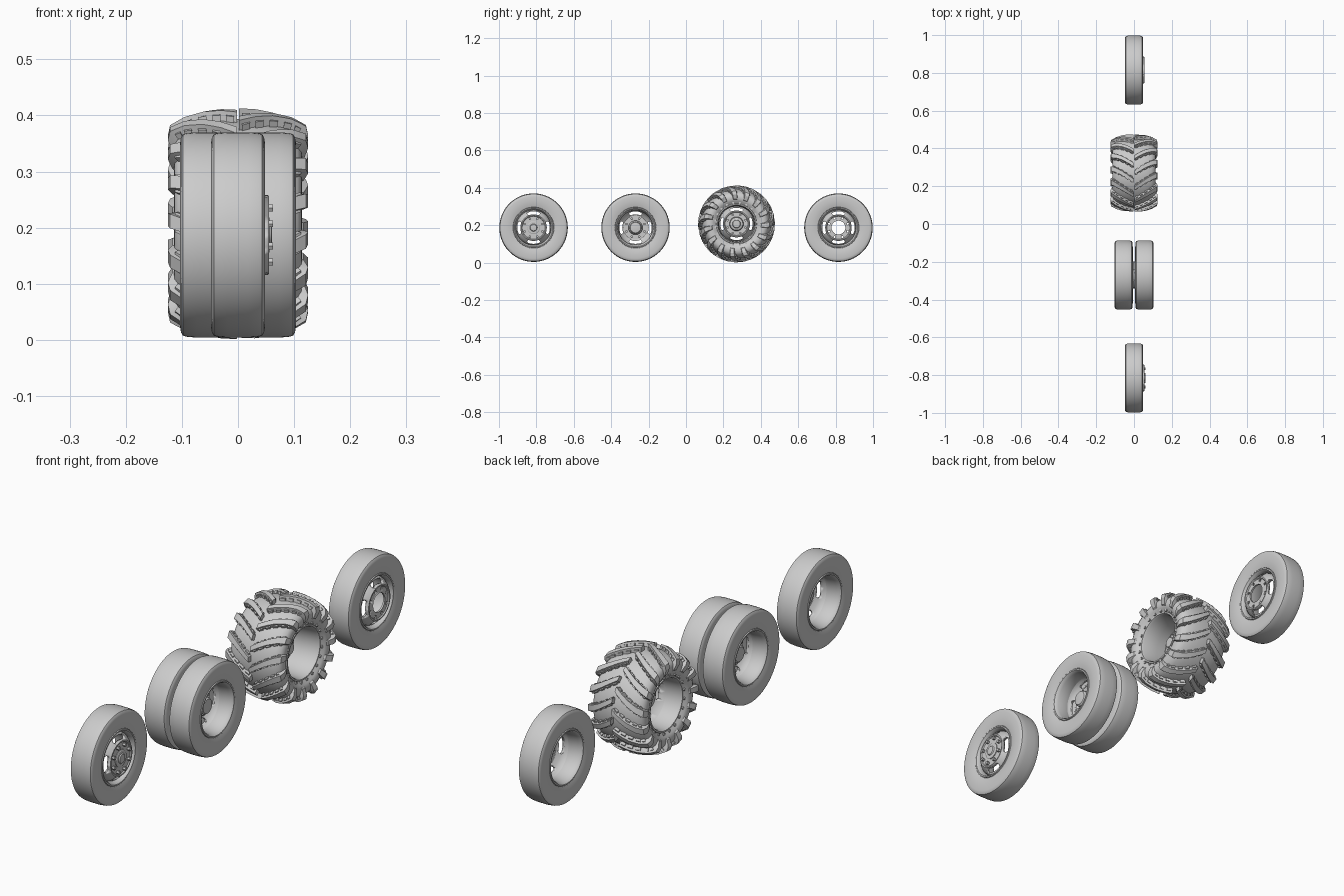
import bpy, bmesh, math
from mathutils import Matrix, Vector

if "Cube" in bpy.data.objects:
    bpy.data.objects.remove(bpy.data.objects["Cube"])

TAU = math.tau


def finish(bm, name, loc, angle=32):
    bmesh.ops.remove_doubles(bm, verts=bm.verts, dist=1e-5)
    bmesh.ops.recalc_face_normals(bm, faces=bm.faces)
    me = bpy.data.meshes.new(name)
    bm.to_mesh(me)
    bm.free()
    ob = bpy.data.objects.new(name, me)
    ob.location = loc
    bpy.context.collection.objects.link(ob)
    bpy.ops.object.select_all(action='DESELECT')
    ob.select_set(True)
    bpy.context.view_layer.objects.active = ob
    bpy.ops.object.shade_smooth_by_angle(angle=math.radians(angle))
    return ob


def polar(x, r, a):
    return Vector((x, r * math.sin(a), r * math.cos(a)))


def lathe(name, profile, loc, seg=64, flip=1):
    """Spin a closed (x, r) profile around the x axis."""
    bm = bmesh.new()
    rings = [[bm.verts.new(polar(x * flip, r, TAU * i / seg)) for x, r in profile]
             for i in range(seg)]
    n = len(profile)
    for i in range(seg):
        a, b = rings[i], rings[(i + 1) % seg]
        for j in range(n):
            k = (j + 1) % n
            if profile[j][1] + profile[k][1] > 1e-6:
                bm.faces.new((a[j], a[k], b[k], b[j]))
    return finish(bm, name, loc)


def cylinders(name, loc, count, ring, r, x0, x1, seg=12, r2=None):
    """A ring of small cylinders along x."""
    bm = bmesh.new()
    for i in range(count):
        p = polar((x0 + x1) / 2, ring, TAU * (i + .5) / count)
        m = Matrix.Translation(p) @ Matrix.Rotation(math.pi / 2, 4, 'Y')
        bmesh.ops.create_cone(bm, cap_ends=True, segments=seg, radius1=r,
                              radius2=r2 or r, depth=abs(x1 - x0), matrix=m)
    return finish(bm, name, loc)


def cut(ob, loc, r0, r1, half, holes=0):
    """Cut four hand slots and optional bolt holes through a wheel disc."""
    bm = bmesh.new()
    for k in range(4):
        pts = []
        for r, sgn in ((r0, 1), (r1, -1)):
            pts += [(r + (0.004 if abs(u) == 1 else 0) * sgn, k * TAU / 4 + sgn * u * half)
                    for u in (-1, -.85, -.4, 0, .4, .85, 1)]
        lo = [bm.verts.new(polar(-.2, r, a)) for r, a in pts]
        hi = [bm.verts.new(polar(.2, r, a)) for r, a in pts]
        bm.faces.new(lo)
        bm.faces.new(hi)
        for i in range(len(pts)):
            j = (i + 1) % len(pts)
            bm.faces.new((lo[i], lo[j], hi[j], hi[i]))
    cutters = [finish(bm, "slot_cutter", loc)]
    if holes:
        cutters.append(cylinders("hole_cutter", loc, holes, .054, .0055, -.2, .2))
    for c in cutters:
        m = ob.modifiers.new("cut", 'BOOLEAN')
        m.operation, m.solver, m.object = 'DIFFERENCE', 'EXACT', c
        bpy.context.view_layer.objects.active = ob
        bpy.ops.object.modifier_apply(modifier=m.name)
        bpy.data.objects.remove(c)


def road_wheel(tag, loc, flip=1, holes=0, hole_r=.037):
    # tyre with flat tread and rounded shoulders
    side = [(.036, .104), (.043, .110), (.047, .125), (.0485, .145), (.048, .165),
            (.0465, .174), (.043, .1795), (.036, .1815), (.018, .183)]
    lathe(tag + "_tyre", side + [(-x, r) for x, r in reversed(side)], loc, 96, flip)
    # rim barrel with rolled lips
    lathe(tag + "_rim", [(.040, .109), (.045, .107), (.045, .102), (.040, .098), (.030, .095),
                         (.0, .091), (-.030, .095), (-.040, .098), (-.045, .102), (-.045, .107),
                         (-.040, .109), (-.032, .101), (.0, .096), (.032, .101)], loc, 64, flip)
    # bulged disc
    disc = lathe(tag + "_disc", [(.018, .094), (.030, .091), (.041, .083), (.050, .074), (.055, .069),
                                 (.055, .064), (.051, .061), (.051, hole_r + .003), (.053, hole_r),
                                 (.046, hole_r), (.046, .064), (.035, .080), (.024, .089), (.014, .092)],
                 loc, 64, flip)
    cut(disc, loc, .071, .0865, .43, holes)


# front wheel with hub and studs
fl = (0, -.815, .187)
road_wheel("front_wheel", fl, hole_r=.030)
lathe("front_hub", [(.03, 0), (.03, .034), (.054, .034), (.056, .031), (.056, .020), (.060, .017),
                    (.061, .010), (.061, 0)], fl, 32)
cylinders("front_wheel_nuts", fl, 8, .052, .007, .048, .062, 6)

# twin rear wheels, dished towards each other
for tag, x, f in (("rear_outer_wheel", .055, -1), ("rear_inner_wheel", -.055, 1)):
    road_wheel(tag, (x, -.27, .187), f)
dl = (0, -.27, .187)
lathe("rear_hub", [(-.05, 0), (-.05, .028), (-.045, .034), (-.005, .038), (.025, .038), (.03, .034),
                   (.050, .032), (.055, .028), (.057, .015), (.057, 0)], dl, 32)
cylinders("rear_wheel_nuts", dl, 8, .052, .007, -.022, .024, 6)

# spare wheel with open centre and bolt holes
road_wheel("spare_wheel", (0, .815, .187), holes=8)

# off-road tyre carcass
ol = (0, .27, .207)
half = [(.088, .102), (.098, .106), (.102, .114), (.109, .122), (.114, .136), (.113, .152),
        (.106, .164), (.090, .174), (.060, .182), (.030, .186)]
lathe("offroad_tyre", half + [(0, .187)] + [(-x, r) for x, r in reversed(half)], ol, 72)

# lug path: inner point, outer point, angle offset, half width angle
PATH = [(.000, .180, .000, .2055, .00, .055), (.030, .180, .030, .2045, .10, .060),
        (.060, .176, .062, .2000, .20, .066), (.090, .167, .096, .1900, .29, .075),
        (.104, .156, .121, .1760, .34, .085), (.106, .142, .125, .1580, .36, .085),
        (.104, .124, .117, .1330, .37, .080)]


def at(t):
    i = min(int(t), len(PATH) - 2)
    return [a + (b - a) * (t - i) for a, b in zip(PATH[i], PATH[i + 1])]


def bar(bm, ts, s, base, shift=0.0, lower=0.0, width=None):
    """Sweep a tapered bar over the tyre along the lug path."""
    rings = []
    for t in ts:
        xi, ri, xo, ro, phi, w = at(t)
        w = width or w
        xo, ro = xo + (xi - xo) * lower, ro + (ri - ro) * lower
        c = base + phi + shift
        rings.append([bm.verts.new(polar(s * x, r, c + d)) for x, r, d in
                      ((xi, ri, -w * 1.2), (xo, ro, -w * .85), (xo, ro, w * .85), (xi, ri, w * 1.2))])
    for a, b in zip(rings, rings[1:]):
        for j in range(4):
            k = (j + 1) % 4
            bm.faces.new((a[j], a[k], b[k], b[j]))
    bm.faces.new(rings[0])
    bm.faces.new(rings[-1])


# curved chevron lugs, staggered left and right, with small stepped teeth
LUGS = 15
lugs, teeth = bmesh.new(), bmesh.new()
for s in (1, -1):
    for i in range(LUGS):
        base = TAU * (i + (.5 if s < 0 else 0)) / LUGS
        bar(lugs, [0.05, .5, 1, 1.5, 2, 2.5, 3, 3.5, 4, 5, 6], s, base)
        for t in (.25, 1.05, 1.85, 2.65, 3.4):
            w = at(t)[5]
            for side in (-1, 1):
                bar(teeth, [t, t + .45], s, base, side * w * 1.05, .3, .026)
finish(lugs, "tread_lugs", ol, 25)
finish(teeth, "tread_teeth", ol, 25)

# off-road rim barrel, bead ring, clamps, disc and hub
lathe("offroad_rim", [(.098, .109), (.103, .107), (.103, .101), (.095, .097), (.03, .093), (-.03, .093),
                      (-.095, .097), (-.103, .101), (-.103, .107), (-.098, .109), (-.09, .103),
                      (-.03, .098), (.03, .098), (.09, .103)], ol)
for s, n in ((1, "right"), (-1, "left")):
    cylinders("bead_studs_" + n, ol, 20, .114, .006, s * .098, s * .107, 8)
od = lathe("offroad_disc", [(-.03, .095), (-.012, .089), (.004, .074), (.010, .069), (.010, .064),
                            (.005, .061), (.005, .03), (-.002, .03), (-.002, .064), (-.012, .080),
                            (-.034, .092)], ol)
cut(od, ol, .072, .086, .43)
lathe("offroad_hub", [(-.03, 0), (-.03, .034), (.025, .038), (.032, .034), (.036, .022), (.045, .02),
                      (.046, 0)], ol, 32)
cylinders("offroad_nuts", ol, 8, .052, .007, -.008, .016, 6)
